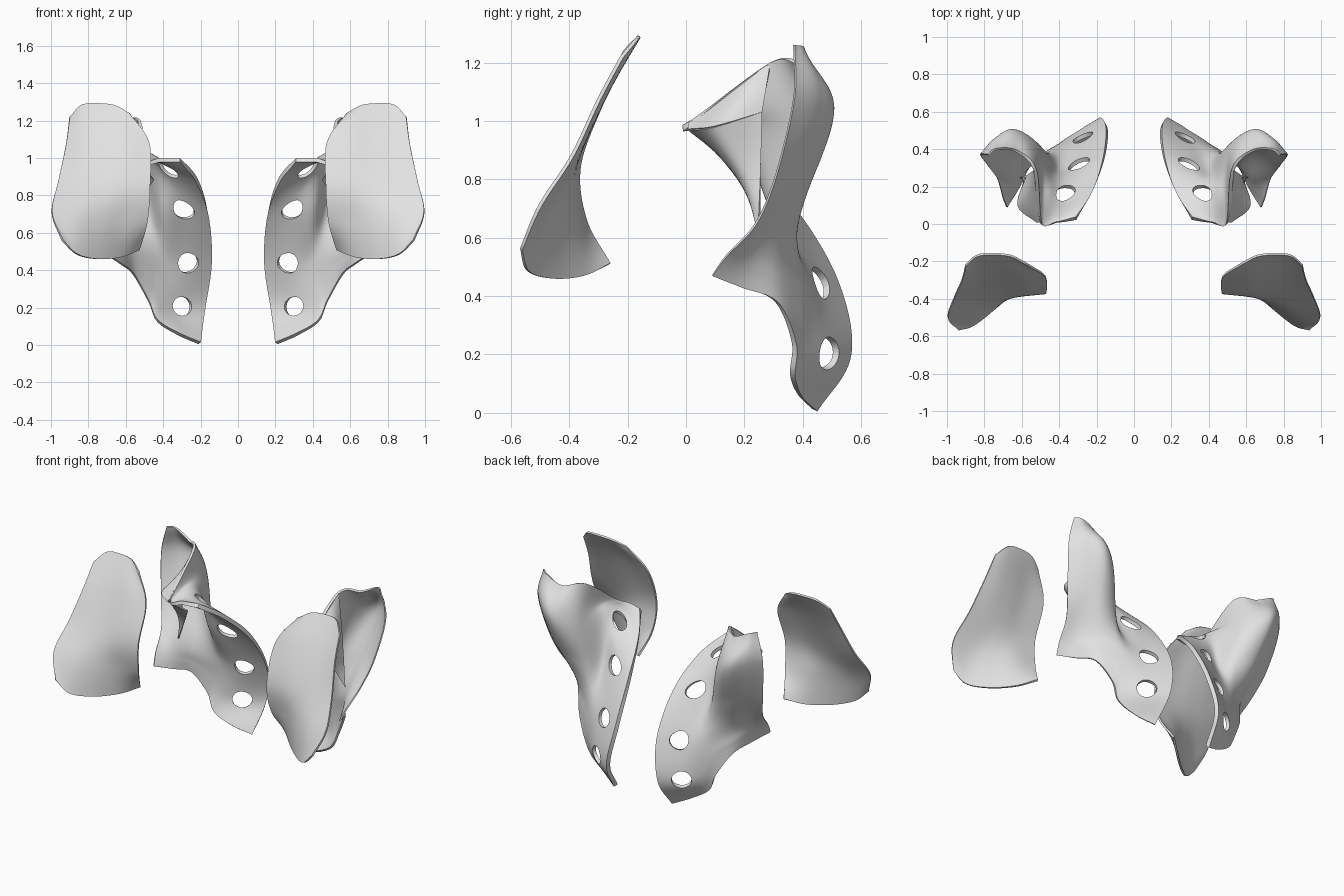
import bpy
import bmesh
from math import hypot
from mathutils import Vector

cube = bpy.data.objects.get("Cube")
if cube:
    bpy.data.objects.remove(cube, do_unlink=True)

# One pale grey for everything
grey = bpy.data.materials.new("pale_grey")
grey.use_nodes = True
grey.diffuse_color = (0.76, 0.76, 0.76, 1)
grey.node_tree.nodes["Principled BSDF"].inputs["Base Color"].default_value = grey.diffuse_color


def spline(points, t):
    """Point on a smooth curve through the points; t counts in points."""
    last = len(points) - 1
    i = min(int(t), last - 1)
    f = t - i
    p1, p2 = points[i], points[i + 1]
    p0 = points[i - 1] if i > 0 else p1 * 2 - p2
    p3 = points[i + 2] if i + 2 <= last else p2 * 2 - p1
    return p1 + f / 2 * (p2 - p0 + f * (2 * p0 - 5 * p1 + 4 * p2 - p3
                                        + f * (3 * (p1 - p2) + p3 - p0)))


def cut_holes(bm, holes):
    """Remove oval openings from the flat grid and round off their rims."""
    for cu, cv, ru, rv in holes:
        def reach(p):
            return hypot((p.x - cu) / ru, (p.y - cv) / rv)
        inside = [f for f in bm.faces if reach(f.calc_center_median()) < 1]
        rim = {v for f in inside for v in f.verts}
        bmesh.ops.delete(bm, geom=inside, context='FACES')
        for v in rim:
            if v.is_valid:
                k = 1 / reach(v.co)
                v.co.x = cu + (v.co.x - cu) * k
                v.co.y = cv + (v.co.y - cv) * k


def loft(name, columns, across, along, thickness, side, holes=(), thin_end=1.0):
    """Curved sheet through upright columns, thinning towards the last column."""
    columns = [[Vector(p) for p in c] for c in columns]
    nu, nv = len(columns) - 1, len(columns[0]) - 1
    bm = bmesh.new()
    bmesh.ops.create_grid(bm, x_segments=nu * across, y_segments=nv * along, size=0.5)
    for v in bm.verts:
        v.co = ((v.co.x + 0.5) * nu, (v.co.y + 0.5) * nv, 0)
    cut_holes(bm, holes)
    weights = []
    for v in bm.verts:
        u = min(max(v.co.x, 0), nu)
        t = min(max(v.co.y, 0), nv)
        p = spline([spline(c, t) for c in columns], u)
        v.co = (p.x * side, p.y, p.z)
        weights.append(1 + (thin_end - 1) * u / nu)
    if side < 0:
        bmesh.ops.reverse_faces(bm, faces=bm.faces[:])
    mesh = bpy.data.meshes.new(name)
    bm.to_mesh(mesh)
    bm.free()
    mesh.materials.append(grey)
    obj = bpy.data.objects.new(name, mesh)
    bpy.context.collection.objects.link(obj)
    group = obj.vertex_groups.new(name="taper")
    for i, w in enumerate(weights):
        group.add([i], w, 'REPLACE')
    bpy.ops.object.select_all(action='DESELECT')
    obj.select_set(True)
    bpy.context.view_layer.objects.active = obj
    solid = obj.modifiers.new("thickness", 'SOLIDIFY')
    solid.thickness = thickness
    solid.offset = 0
    solid.vertex_group = group.name
    bpy.ops.object.modifier_apply(modifier=solid.name)
    bpy.ops.object.shade_smooth_by_angle(angle=0.7)


# Front plate: columns from the inner edge to the outer edge, bottom to top
plate = [
    [(.53, -.262, .51), (.485, -.345, .66), (.47, -.365, .85), (.475, -.28, 1.08), (.58, -.21, 1.24)],
    [(.63, -.35, .47), (.62, -.375, .66), (.6, -.375, .85), (.6, -.28, 1.1), (.66, -.17, 1.28)],
    [(.75, -.455, .46), (.74, -.43, .66), (.72, -.38, .85), (.73, -.27, 1.1), (.76, -.16, 1.29)],
    [(.86, -.54, .485), (.87, -.49, .66), (.84, -.39, .85), (.83, -.27, 1.1), (.84, -.17, 1.28)],
    [(.94, -.565, .56), (.995, -.5, .71), (.96, -.39, .88), (.92, -.3, 1.07), (.9, -.22, 1.22)],
]

# Rear shell: pierced strip on the inside, wing and tall blade on the outside
shell = [
    [(.205, .44, .01), (.18, .555, .2), (.145, .51, .45), (.16, .36, .7), (.22, .18, .88), (.31, .03, .99)],
    [(.32, .39, .06), (.31, .48, .2), (.275, .45, .44), (.295, .31, .73), (.38, .16, .95), (.41, .01, .99)],
    [(.43, .365, .13), (.4, .42, .25), (.37, .415, .45), (.4, .29, .72), (.46, .21, 1), (.5, .01, .99)],
    [(.48, .37, .24), (.46, .385, .36), (.46, .375, .5), (.47, .375, .72), (.52, .41, .98), (.53, .29, 1.2)],
    [(.56, .31, .38), (.56, .31, .45), (.56, .32, .55), (.58, .405, .75), (.64, .5, 1.04), (.63, .39, 1.2)],
    [(.62, .19, .43), (.63, .21, .5), (.65, .25, .6), (.69, .37, .8), (.74, .455, 1.08), (.735, .4, 1.25)],
    [(.68, .09, .47), (.7, .14, .54), (.73, .24, .65), (.78, .31, .82), (.82, .37, 1.08), (.78, .37, 1.26)],
]
# Strip openings: column, row, and the two radii
openings = [(1, 1, .45, .28), (1, 2, .48, .2), (1, 3, .46, .19), (1, 4, .42, .26)]

# Folded lip hanging outward from the raised edge between strip and blade
lip = [
    [(.5, .01, .99), (.52, .15, 1.09), (.53, .29, 1.2)],
    [(.52, .01, .97), (.62, .1, .98), (.57, .26, 1.03)],
]
# Inner flap running from the lip down towards the wing
flap = [
    [(.52, .01, .97), (.62, .1, .98), (.57, .26, 1.03)],
    [(.45, .12, .885), (.54, .21, .75), (.61, .25, .61)],
]

for label, side in (("left", 1), ("right", -1)):
    loft(label + "_front_plate", plate, 8, 8, 0.012, side)
    loft(label + "_rear_shell", shell, 10, 20, 0.026, side, openings, 0.3)
    loft(label + "_shell_lip", lip, 6, 6, 0.008, side)
    loft(label + "_inner_flap", flap, 6, 6, 0.008, side)
